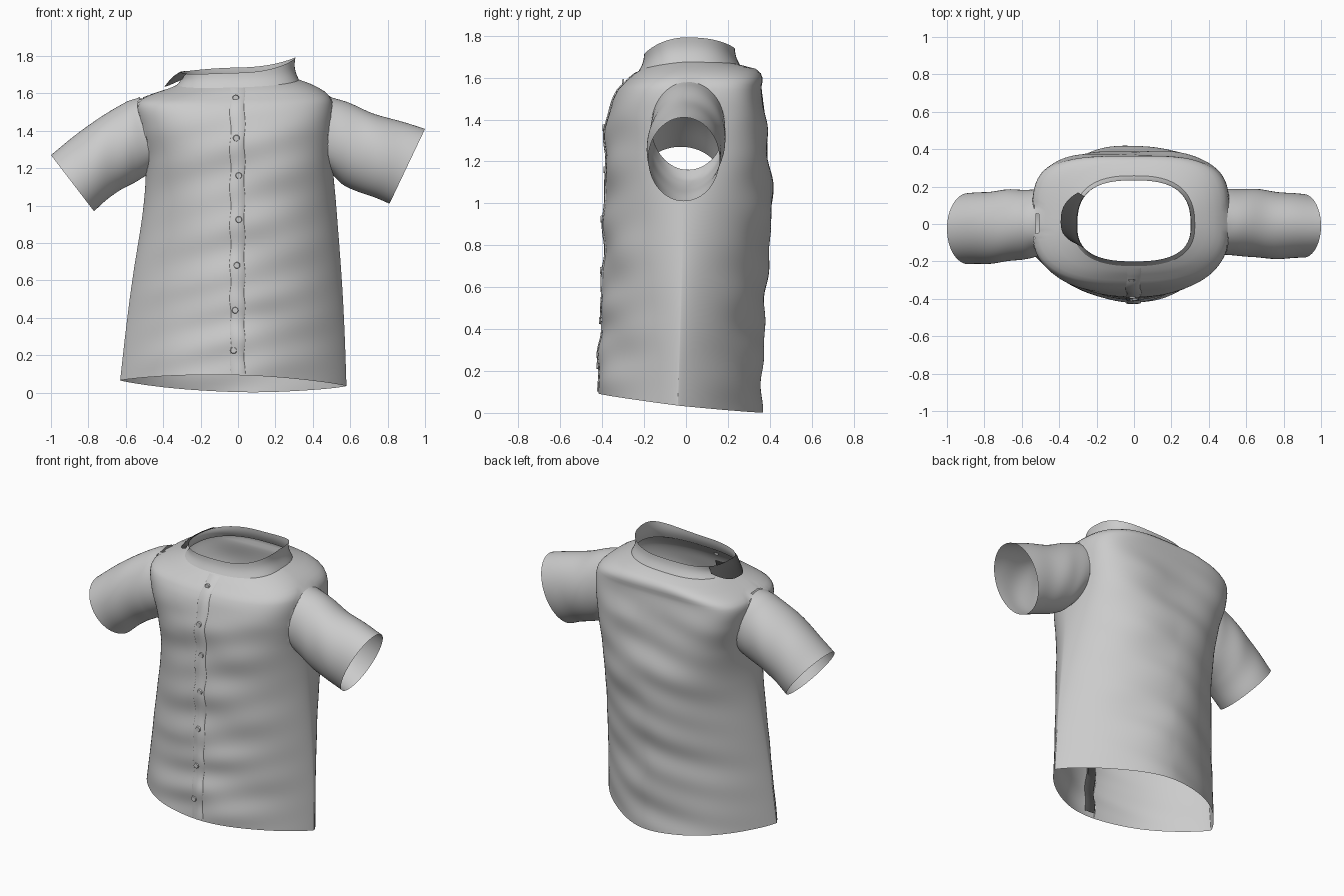
import bpy, bmesh, math
from mathutils import Vector

if "Cube" in bpy.data.objects:
    bpy.data.objects.remove(bpy.data.objects["Cube"])

def material(name, v):
    m = bpy.data.materials.new(name)
    m.diffuse_color = (v, v, v, 1)
    m.use_nodes = True
    m.node_tree.nodes["Principled BSDF"].inputs["Base Color"].default_value = m.diffuse_color
    return m

CLOTH = material("grey_cloth", 0.6)
DARK = material("dark_lining", 0.07)

def finish(name, bm, mat, angle=50):
    me = bpy.data.meshes.new(name)
    bm.to_mesh(me)
    bm.free()
    ob = bpy.data.objects.new(name, me)
    bpy.context.collection.objects.link(ob)
    me.materials.append(mat)
    bpy.ops.object.select_all(action='DESELECT')
    ob.select_set(True)
    bpy.context.view_layer.objects.active = ob
    bpy.ops.object.shade_smooth_by_angle(angle=math.radians(angle))
    return ob

def grid(rows, closed=True):
    """Skin a list of point rows."""
    bm = bmesh.new()
    vs = [[bm.verts.new(p) for p in r] for r in rows]
    n = len(rows[0])
    for a, b in zip(vs, vs[1:]):
        for i in range(n if closed else n - 1):
            j = (i + 1) % n
            bm.faces.new((a[i], a[j], b[j], b[i]))
    return bm

def spline(keys, v):
    """Smooth interpolation of key rows by their first value."""
    i = 0
    while i < len(keys) - 2 and v > keys[i + 1][0]:
        i += 1
    k0, k1 = keys[max(i - 1, 0)], keys[i]
    k2, k3 = keys[i + 1], keys[min(i + 2, len(keys) - 1)]
    h = k2[0] - k1[0]
    t = (v - k1[0]) / h
    out = []
    for a, b, c, d in zip(k0, k1, k2, k3):
        m1 = (c - a) / (k2[0] - k0[0]) * h
        m2 = (d - b) / (k3[0] - k1[0]) * h
        out.append((2*t**3 - 3*t*t + 1)*b + (t**3 - 2*t*t + t)*m1
                   + (3*t*t - 2*t**3)*c + (t**3 - t*t)*m2)
    return out[1:]

# Torso sections: height, left, right, front, back,
# then front and back squareness and corner exponents (lens at hem, box at chest)
BODY = [
    (0.00, -0.63, 0.58, -0.42, 0.36, 2.0, 0.88, 2.0, 0.85),
    (0.30, -0.60, 0.57, -0.405, 0.365, 2.0, 0.85, 2.0, 0.8),
    (0.60, -0.565, 0.555, -0.395, 0.38, 2.0, 0.75, 2.0, 0.7),
    (1.00, -0.505, 0.525, -0.39, 0.415, 2.0, 0.6, 2.2, 0.52),
    (1.25, -0.495, 0.505, -0.385, 0.395, 2.2, 0.45, 3.0, 0.33),
    (1.42, -0.53, 0.51, -0.375, 0.375, 2.5, 0.4, 3.8, 0.263),
    (1.55, -0.54, 0.505, -0.325, 0.36, 2.7, 0.37, 4.0, 0.25),
    (1.60, -0.475, 0.465, -0.285, 0.365, 2.6, 0.385, 3.6, 0.28),
    (1.64, -0.365, 0.385, -0.25, 0.335, 2.5, 0.4, 2.9, 0.345),
    (1.66, -0.325, 0.325, -0.225, 0.258, 2.5, 0.4, 2.6, 0.385),
]

def seam(z):
    return -0.04 + 0.03 * min(z, 1)

def power(c, e):
    return math.copysign(abs(c) ** e, c)

def body(a, z, out=0.0):
    """Point on the draped torso at angle a and height z."""
    l, r, f, b, pf, qf, pb, qb = spline(BODY, z)
    c, s = math.cos(a), math.sin(a)
    p, q = (pb, qb) if s > 0 else (pf, qf)
    y0 = seam(z)
    x = (l + r) / 2 + (r - l) / 2 * power(c, 2 / p)
    y = y0 + (b - y0 if s > 0 else y0 - f) * power(s, 2 * q)
    # Soft folds in the cloth
    fade = s * abs(s) * min(1, max(0, (1.62 - z) / 0.25))
    fold = (0.005 * math.sin(17*z + 5*abs(x) + 2*x + 2*math.copysign(1, s))
            + 0.004 * math.sin(29*z - 8*x + 1)
            + 0.005 * math.sin(11*x + 4*z) * (1.2 - 0.5*z))
    y += fold * fade + out * s
    # Sloping hem and dipped neckline
    low = max(0, 1 - z / 0.6)
    high = max(0, (z - 1.5) / 0.16)
    z += (0.045 - 0.115*y - 0.025*x) * low + high * (0.014*c - 0.028*max(0, -s))
    return Vector((x, y, z))

N = 192
ANG = [2 * math.pi * i / N for i in range(N)]

# Torso with open armholes
HOLE_Y, HOLE_Z, HOLE_RY, HOLE_RZ = 0.01, 1.37, 0.175, 0.21
levels = [1.66 * i / 84 for i in range(85)]
bm = grid([[body(a, z) for a in ANG] for z in levels])

def hole_dist(p):
    if abs(p.x) < 0.3:
        return 9
    return math.hypot((p.y - HOLE_Y) / HOLE_RY, (p.z - HOLE_Z) / HOLE_RZ)

bmesh.ops.delete(bm, geom=[f for f in bm.faces if hole_dist(f.calc_center_median()) < 0.98],
                 context='FACES')
for v in bm.verts:
    d = hole_dist(v.co)
    if v.is_boundary and d < 1.3:
        v.co.y = HOLE_Y + (v.co.y - HOLE_Y) / d
        v.co.z = HOLE_Z + (v.co.z - HOLE_Z) / d
finish("torso", bm, CLOTH, 35)

def side_x(sign, y, z):
    l, r, f, b, pf, qf, pb, qb = spline(BODY, z)
    y0 = seam(z)
    ry, p, q = (b - y0, pb, qb) if y > y0 else (y0 - f, pf, qf)
    return (l + r) / 2 + sign * (r - l) / 2 * (1 - min(1, abs(y - y0) / ry) ** (1 / q)) ** (1 / p)

# Sleeves: step, top x, top z, bottom x, bottom z, front y, back y
LEFT = [(0, 0.53, 1.58, 0.49, 1.16, -0.165, 0.185),
        (0.25, 0.61, 1.545, 0.545, 1.125, -0.185, 0.185),
        (0.55, 0.76, 1.46, 0.64, 1.08, -0.205, 0.18),
        (1, 1.00, 1.27, 0.77, 0.97, -0.215, 0.165)]
RIGHT = [(0, 0.50, 1.58, 0.50, 1.16, -0.165, 0.185),
         (0.25, 0.60, 1.545, 0.56, 1.11, -0.17, 0.19),
         (0.55, 0.74, 1.49, 0.65, 1.075, -0.185, 0.18),
         (1, 1.00, 1.41, 0.81, 1.01, -0.18, 0.16)]

def sleeve(name, keys, sign):
    rows = []
    for i in range(25):
        t = i / 24
        tx, tz, bx, bz, f, b = spline(keys, t)
        row = []
        for a in ANG[::3]:
            k = (1 + math.sin(a)) / 2
            y = (f + b) / 2 + (b - f) / 2 * math.cos(a)
            w = math.sin(math.pi * t) * 0.004
            p = Vector((sign * (bx + (tx - bx) * k), y + w * math.sin(12*t + 4*k),
                        bz + (tz - bz) * k + w * math.sin(9*t + 9*y)))
            blend = max(0, 1 - t / 0.25)
            base = sign * (keys[0][3] + (keys[0][1] - keys[0][3]) * k)
            p.x += (side_x(sign, y, min(p.z, 1.57)) - base) * blend
            row.append(p)
        rows.append(row)
    finish(name, grid(rows), CLOTH)

sleeve("left_sleeve", LEFT, -1)
sleeve("right_sleeve", RIGHT, 1)

# Standing collar, highest at the right side
def collar(a, t):
    p = body(a, 1.66)
    c, s = math.cos(a), math.sin(a)
    height = 0.078 + 0.04 * max(0, c) ** 2 - 0.01 * max(0, -c) ** 2
    lean = 0.03 * math.sin(math.pi * t)
    p.x -= c * (0.018 * t + lean * 0.4)
    p.y -= s * 0.025 * t + lean * s * 0.2
    p.z += height * t
    return p

finish("collar", grid([[collar(a, i / 6) for a in ANG] for i in range(7)]), CLOTH)

# Turned-down dark collar flap on the left shoulder
rows = []
for i in range(7):
    t = i / 6
    row = []
    for j in range(17):
        u = j / 16 * 2 - 1
        p = collar(math.pi - u * 0.6, 1)
        drop = t * (1 - 0.6 * u * u)
        row.append(p + Vector((-0.085 * drop, 0.02 * t, 0.01 * math.sin(math.pi * t) - 0.078 * drop + 0.002)))
    rows.append(row)
finish("collar_flap", grid(rows, False), DARK)

# Front placket and its inner facing
def strip(name, mat, out, half, z0, z1, wave):
    rows = []
    for i in range(81):
        z = z0 + (z1 - z0) * i / 80
        row = []
        for k in (-1, -0.85, 0, 0.85, 1):
            p = body(-math.pi / 2, z, out if abs(k) < 1 else out * 0.1)
            edge = body(-math.pi / 2 + 0.07 * k, z)
            p.x = -0.003 + k * (half + wave * math.sin(31*z + k))
            p.y += edge.y - body(-math.pi / 2, z).y
            row.append(p)
        rows.append(row)
    finish(name, grid(rows, False), mat)

strip("placket", CLOTH, 0.006, 0.038, 0.01, 1.655, 0.004)
strip("placket_lining", DARK, -0.007, 0.034, 0.035, 1.5, 0.001)

# Buttons
for i, z in enumerate((0.225, 0.44, 0.68, 0.925, 1.16, 1.36, 1.575)):
    # Undo the hem lift so the button lands at its height
    src = z
    for _ in range(12):
        src += z - body(-math.pi / 2, src).z
    p = body(-math.pi / 2, src, 0.008)
    bm = bmesh.new()
    bmesh.ops.create_cone(bm, cap_ends=True, segments=20, radius1=0.018, radius2=0.015, depth=0.01)
    for v in bm.verts:
        x, y, d = v.co
        v.co = (p.x + x - 0.004, p.y - d, p.z + y)
    bmesh.ops.recalc_face_normals(bm, faces=bm.faces)
    finish("button_%d" % (i + 1), bm, CLOTH, 30)
